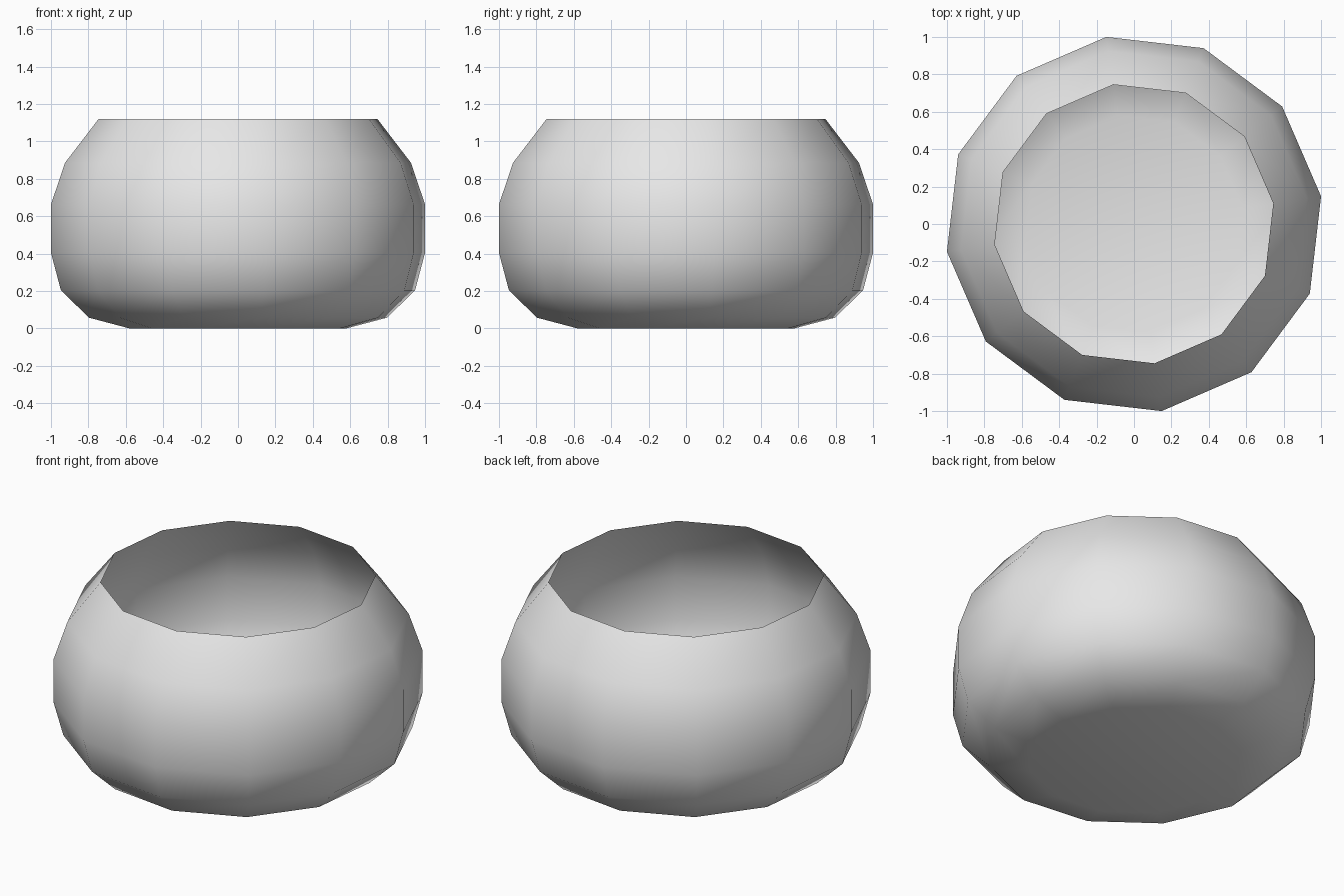
import bpy, bmesh
from math import radians
from mathutils import Matrix, Vector

cube = bpy.data.objects.get("Cube")
if cube:
    bpy.data.objects.remove(cube, do_unlink=True)

SIDES = 12
TURN = radians(8.4)
# (radius, height) from the base edge up to the open rim
PROFILE = [(0.587, 0), (0.805, 0.057), (0.957, 0.203), (1.011, 0.405),
           (1.011, 0.662), (0.935, 0.885), (0.753, 1.12)]

# Plain grey material
grey = bpy.data.materials.new("plain_grey")
grey.use_nodes = True
colour = (0.8, 0.8, 0.8, 1)
grey.diffuse_color = colour
grey.node_tree.nodes["Principled BSDF"].inputs["Base Color"].default_value = colour

# Thin open bowl: stacked rings joined by quads, closed by a flat base
bm = bmesh.new()
step = radians(360 / SIDES)
rings = [[bm.verts.new(Matrix.Rotation(TURN + step * i, 3, 'Z') @ Vector((r, 0, z)))
          for i in range(SIDES)] for r, z in PROFILE]
for low, high in zip(rings, rings[1:]):
    for i in range(SIDES):
        j = (i + 1) % SIDES
        bm.faces.new((low[i], low[j], high[j], high[i]))
bm.faces.new(rings[0][::-1])
for face in bm.faces:
    face.smooth = True

mesh = bpy.data.meshes.new("bowl")
bm.to_mesh(mesh)
bm.free()
mesh.materials.append(grey)
bowl = bpy.data.objects.new("bowl", mesh)
bpy.context.collection.objects.link(bowl)
